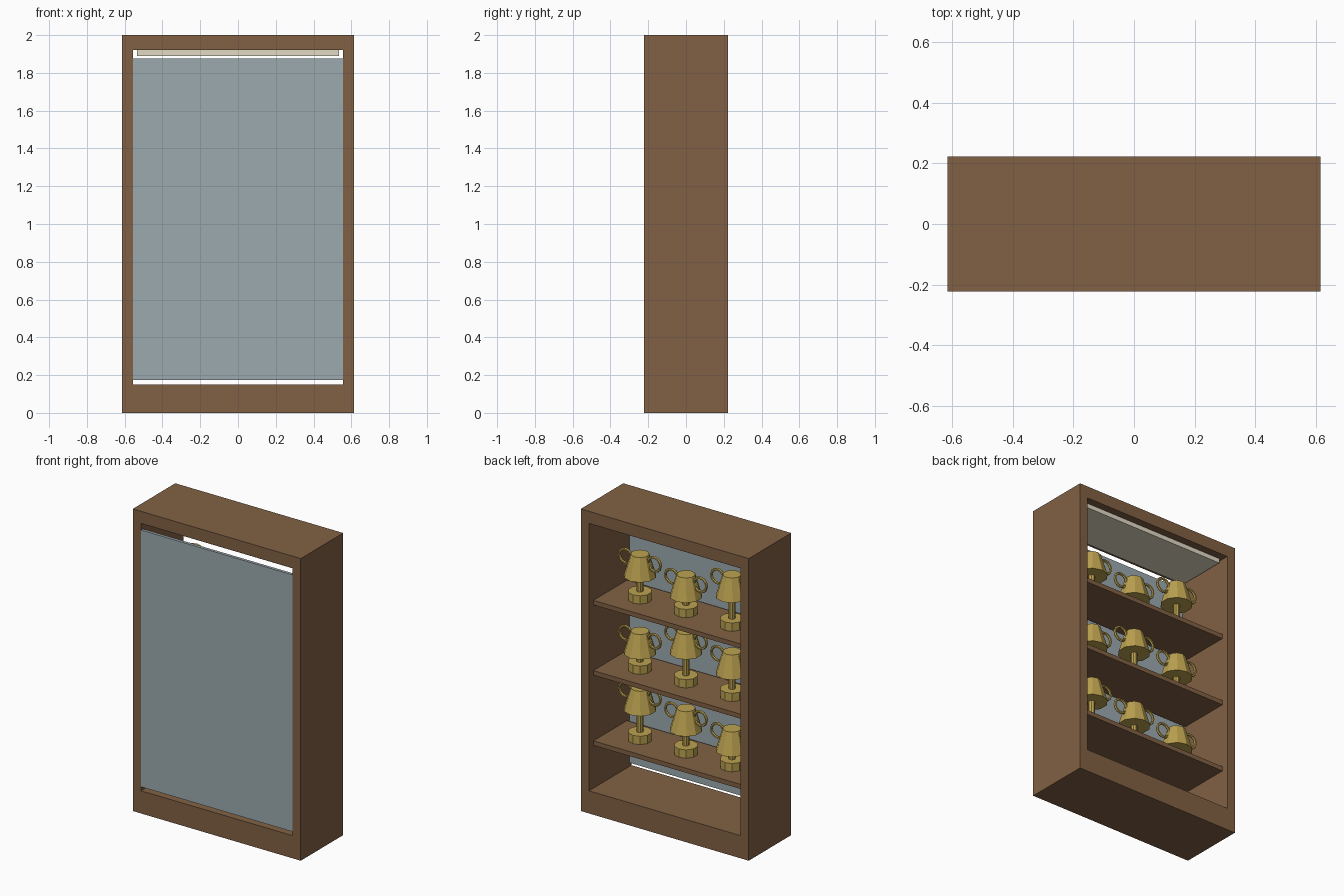
import bpy, bmesh
from math import radians
from mathutils import Matrix

if "Cube" in bpy.data.objects:
    bpy.data.objects.remove(bpy.data.objects["Cube"])


def material(name, rgb):
    m = bpy.data.materials.new(name)
    m.diffuse_color = (*rgb, 1)
    m.use_nodes = True
    m.node_tree.nodes["Principled BSDF"].inputs["Base Color"].default_value = m.diffuse_color
    return m


WOOD = material("wood", (0.22, 0.12, 0.058))
GLASS = material("glass", (0.33, 0.40, 0.43))
GOLD = material("gold", (0.50, 0.36, 0.08))
CREAM = material("warm_light", (0.75, 0.70, 0.55))


def finish(name, bm, mat):
    bmesh.ops.recalc_face_normals(bm, faces=bm.faces)
    me = bpy.data.meshes.new(name)
    bm.to_mesh(me)
    bm.free()
    me.materials.append(mat)
    ob = bpy.data.objects.new(name, me)
    bpy.context.collection.objects.link(ob)
    return ob


def box(name, half_x, y0, y1, z0, z1, mat):
    bm = bmesh.new()
    bmesh.ops.create_cube(bm, size=1, matrix=Matrix.Translation((0, (y0 + y1) / 2, (z0 + z1) / 2))
                          @ Matrix.Diagonal((2 * half_x, y1 - y0, z1 - z0, 1)))
    return finish(name, bm, mat)


def frustum(name, x, z0, z1, r0, r1, sides):
    bm = bmesh.new()
    bmesh.ops.create_cone(bm, cap_ends=True, segments=sides, radius1=r0, radius2=r1, depth=z1 - z0,
                          matrix=Matrix.Translation((x, 0, (z0 + z1) / 2)))
    return finish(name, bm, GOLD)


def ring_handle(name, x, z):
    bpy.ops.mesh.primitive_torus_add(location=(x, 0, z), rotation=(radians(90), 0, 0),
                                     major_radius=0.046, minor_radius=0.009,
                                     major_segments=12, minor_segments=6)
    ob = bpy.context.object
    ob.name = name
    ob.data.materials.append(GOLD)


# Cabinet case: a rectangular frame open front to back
def rect(bm, hx, z0, z1, y):
    return [bm.verts.new(p) for p in ((-hx, y, z0), (hx, y, z0), (hx, y, z1), (-hx, y, z1))]


bm = bmesh.new()
D = 0.222
loops = [rect(bm, 0.615, 0, 2, -D), rect(bm, 0.615, 0, 2, D),
         rect(bm, 0.555, 0.15, 1.92, D), rect(bm, 0.555, 0.15, 1.92, -D)]
for a, b in zip(loops, loops[1:] + loops[:1]):
    for i in range(4):
        j = (i + 1) % 4
        bm.faces.new((a[i], a[j], b[j], b[i]))
finish("cabinet_case", bm, WOOD)

# Glass front and ceiling light
box("glass_front", 0.555, -0.22, -0.20, 0.175, 1.875, GLASS)
box("ceiling_light", 0.535, -0.17, 0.17, 1.89, 1.92, CREAM)

# Shelves, each with three trophies of cycling height
for row in range(3):
    top = 0.463 + 0.465 * row
    box(f"shelf_{row}", 0.555, -0.176, 0.176, top - 0.03, top, WOOD)
    for col in range(3):
        x = 0.337 * (col - 1)
        tag = f"{row}_{col}"
        rim = top + 0.255 + 0.045 * ((row + col) % 3)
        cup = rim - 0.145
        frustum(f"trophy_base_{tag}", x, top, top + 0.055, 0.073, 0.073, 10)
        frustum(f"trophy_stem_{tag}", x, top + 0.055, cup, 0.021, 0.021, 8)
        frustum(f"trophy_cup_{tag}", x, cup, rim, 0.10, 0.057, 10)
        for side in (-1, 1):
            ring_handle(f"trophy_handle_{tag}", x + side * 0.105, rim - 0.042)
